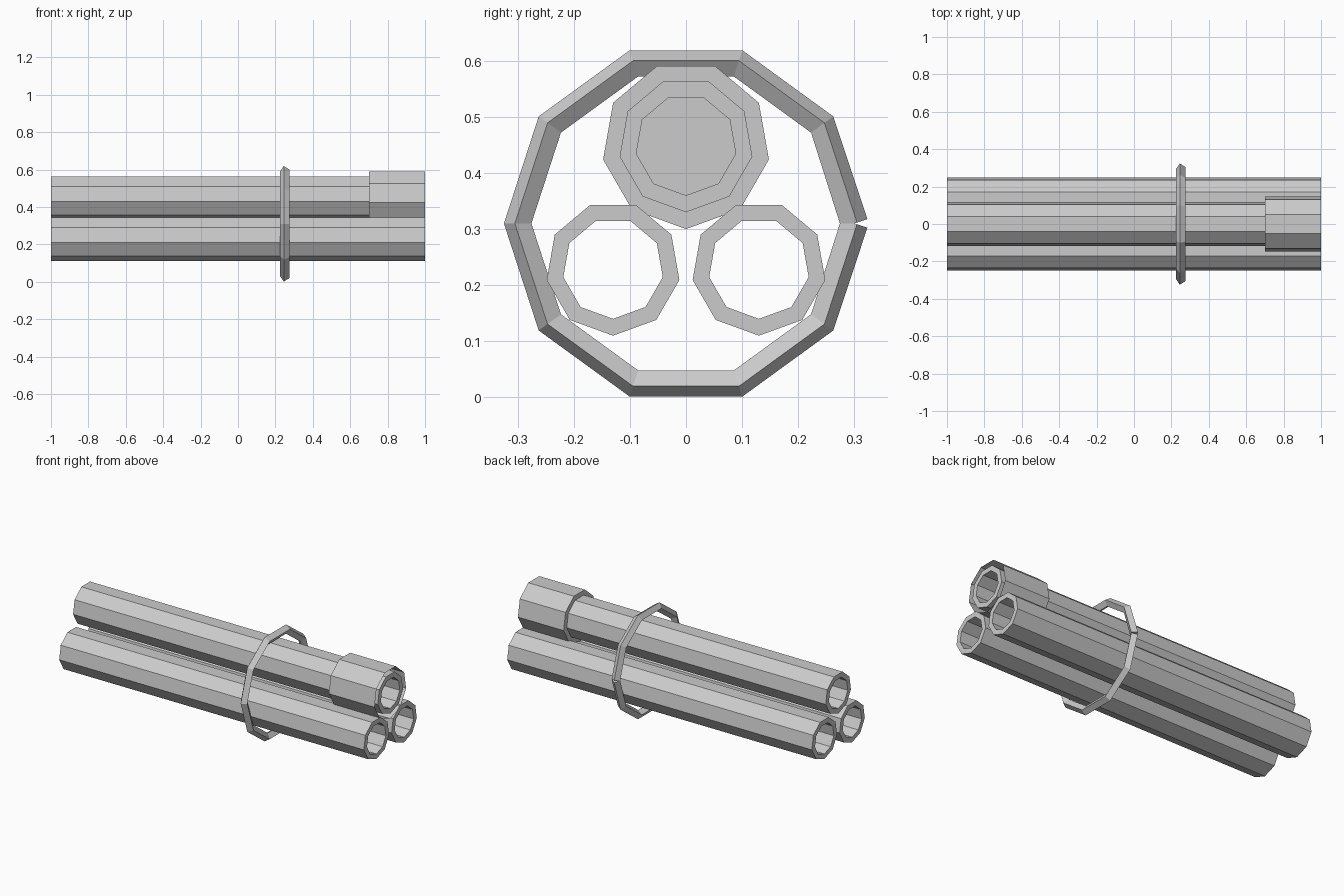
import bpy, bmesh, math
from mathutils import Vector

if "Cube" in bpy.data.objects:
    bpy.data.objects.remove(bpy.data.objects["Cube"])

grey = bpy.data.materials.new("plain grey")
grey.diffuse_color = (0.6, 0.6, 0.6, 1)
grey.use_nodes = True
grey.node_tree.nodes["Principled BSDF"].inputs["Base Color"].default_value = grey.diffuse_color


def finish(name, bm):
    mesh = bpy.data.meshes.new(name)
    bm.to_mesh(mesh)
    bm.free()
    mesh.materials.append(grey)
    obj = bpy.data.objects.new(name, mesh)
    bpy.context.collection.objects.link(obj)
    return obj


def nonagon(bm, x, y, z, r):
    """Nine-sided loop across the x axis, one corner pointing down."""
    angles = [math.radians(-90 + 40 * i) for i in range(9)]
    return [bm.verts.new((x, y + r * math.cos(a), z + r * math.sin(a))) for a in angles]


def bridge(bm, a, b, closed=True):
    n = len(a)
    for i in range(n if closed else n - 1):
        j = (i + 1) % n
        bm.faces.new((a[i], a[j], b[j], b[i]))


# Hollow pipe, open right through
def pipe(name, y, z, outer=0.12, inner=0.09):
    bm = bmesh.new()
    loops = [nonagon(bm, x, y, z, r)
             for x, r in ((-1, outer), (1, outer), (1, inner), (-1, inner))]
    for i in range(4):
        bridge(bm, loops[i], loops[(i + 1) % 4])
    bmesh.ops.recalc_face_normals(bm, faces=bm.faces)
    finish(name, bm)


pipe("lower_pipe_front", -0.13, 0.23)
pipe("lower_pipe_back", 0.13, 0.23)
pipe("upper_pipe", 0, 0.45)

# Thin cup-shaped collar on the end of the upper pipe, closed at its back
bm = bmesh.new()
back = nonagon(bm, 0.7, 0, 0.45, 0.15)
rim = nonagon(bm, 1.0, 0, 0.45, 0.15)
bridge(bm, back, rim)
bm.faces.new(back)
bmesh.ops.recalc_face_normals(bm, faces=bm.faces)
finish("end_collar", bm)

# Ten-sided wire tie with a tilted diamond section and a small split
bm = bmesh.new()
sections = []
for i in range(11):
    a = math.radians(36 * i)
    n = math.radians(18 if i == 0 else 342 if i == 10 else 36 * i)
    centre = Vector((0.25, 0.3 * math.cos(a), 0.31 + 0.3 * math.sin(a)))
    normal = Vector((0, math.cos(n), math.sin(n)))
    sections.append([bm.verts.new(centre + normal * dr + Vector((dx, 0, 0)))
                     for dr, dx in ((0.0245, -0.005), (0.005, 0.0245),
                                    (-0.0245, 0.005), (-0.005, -0.0245))])
for a, b in zip(sections, sections[1:]):
    bridge(bm, a, b)
bm.faces.new(sections[0])
bm.faces.new(sections[-1])
bmesh.ops.recalc_face_normals(bm, faces=bm.faces)
finish("tie_ring", bm)
